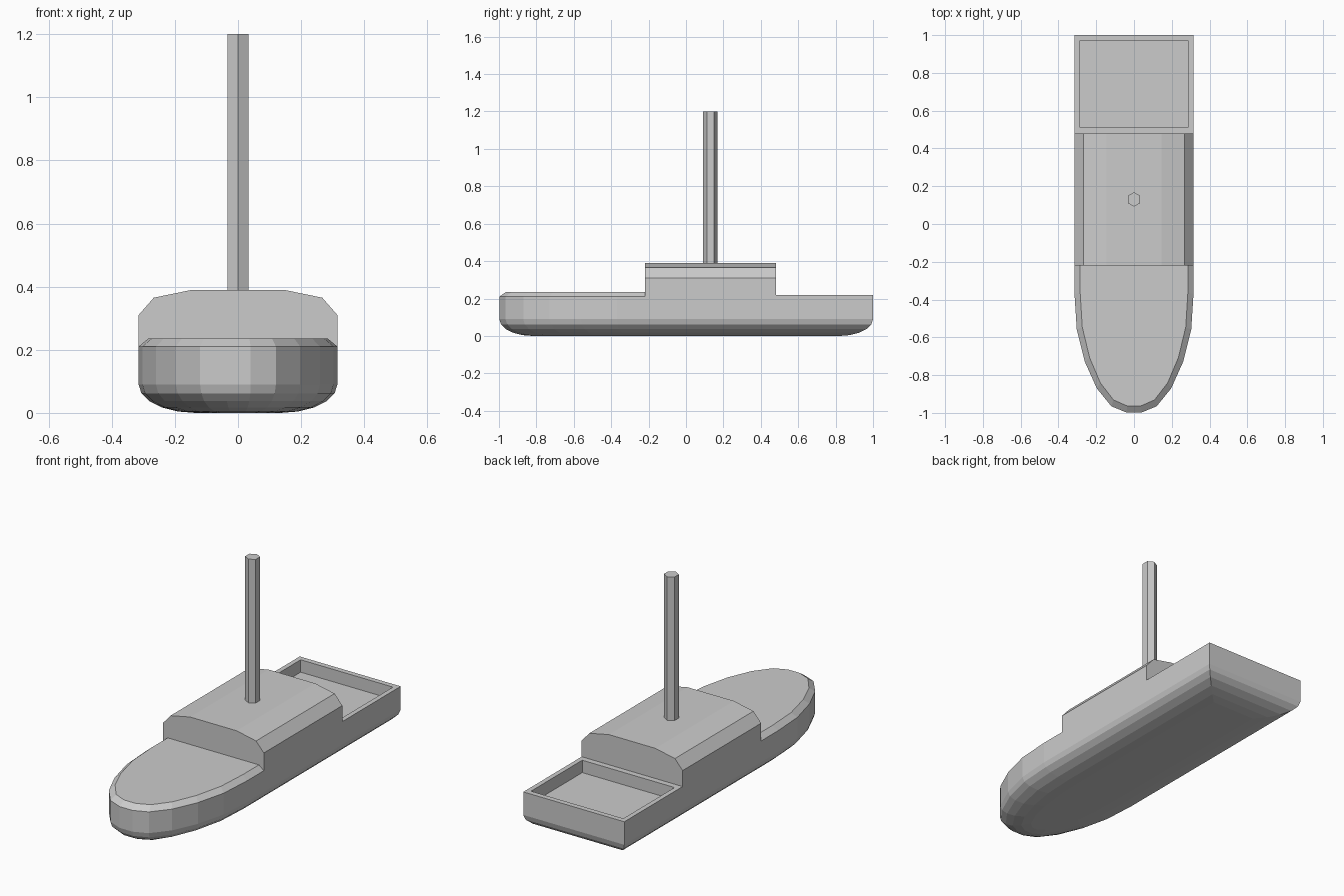
import bpy, bmesh, math

if "Cube" in bpy.data.objects:
    bpy.data.objects.remove(bpy.data.objects["Cube"])

W = 0.315                    # half width
CAB_F, CAB_B = -0.22, 0.48   # cabin front and back
BOW_Z, STERN_Z = 0.21, 0.22  # hull side heights


def loft(bm, loops, closed=True, cap_start=False, cap_end=False):
    rings = [[bm.verts.new(p) for p in lp] for lp in loops]
    for a, b in zip(rings, rings[1:]):
        n = len(a)
        for i in range(n if closed else n - 1):
            j = (i + 1) % n
            bm.faces.new((a[i], a[j], b[j], b[i]))
    if cap_start:
        bm.faces.new(rings[0][::-1])
    if cap_end:
        bm.faces.new(rings[-1])


def finish(name, bm):
    bmesh.ops.remove_doubles(bm, verts=bm.verts, dist=0.0001)
    bmesh.ops.recalc_face_normals(bm, faces=bm.faces)
    me = bpy.data.meshes.new(name)
    bm.to_mesh(me)
    bm.free()
    ob = bpy.data.objects.new(name, me)
    bpy.context.collection.objects.link(ob)
    return ob


def mirror(half):
    return half + [(-x, y) for x, y in half[::-1]]


# Plan outline of the boat: right half of the bow, then the stern
bow_half = [(W, CAB_F), (W, -0.37), (0.303, -0.56), (0.26, -0.73),
            (0.197, -0.87), (0.12, -0.965), (0.04, -0.998)]
bow = mirror(bow_half)
outline = mirror([(W, 1.0), (W, CAB_B)] + bow_half)

# Hull: rounded bottom rising to straight sides
bm = bmesh.new()
loops = []
STEPS = 5
for k in range(STEPS + 1):
    a = math.radians(90 * (1 - k / STEPS))
    inset, z = 0.18 * (1 - math.cos(a)), 0.09 * (1 - math.sin(a))
    loops.append([(x * (1 - inset / W), y * (1 - inset), z) for x, y in outline])
loops.append([(x, y, STERN_Z if y > 0.4 else BOW_Z) for x, y in outline])
loft(bm, loops, cap_start=True)

# Foredeck with chamfered edge
deck = [(x * 0.285 / W, CAB_F + (y - CAB_F) * 0.955, 0.235) for x, y in bow]
loft(bm, [[(x, y, BOW_Z) for x, y in bow], deck], closed=False, cap_end=True)


# Stern rim and sunken well
def rect(x, y0, y1, z):
    return [(x, y0, z), (x, y1, z), (-x, y1, z), (-x, y0, z)]


loft(bm, [rect(W, CAB_B, 1.0, STERN_Z), rect(0.288, 0.513, 0.97, STERN_Z),
          rect(0.288, 0.513, 0.97, 0.15)], cap_end=True)
finish("hull", bm)

# Cabin: faceted arched roof section extruded along the hull
bm = bmesh.new()
roof = mirror([(W, 0.31), (0.267, 0.365), (0.145, 0.39)])
loft(bm, [[(x, y, z) for x, z in [(W, base)] + roof + [(-W, base)]]
          for y, base in ((CAB_F, BOW_Z), (CAB_B, STERN_Z))],
     closed=False, cap_start=True, cap_end=True)
finish("cabin", bm)

# Hexagonal mast
bpy.ops.mesh.primitive_cylinder_add(vertices=6, radius=0.038, depth=0.815,
                                    location=(0, 0.13, 1.2 - 0.815 / 2))
bpy.context.object.name = "mast"
